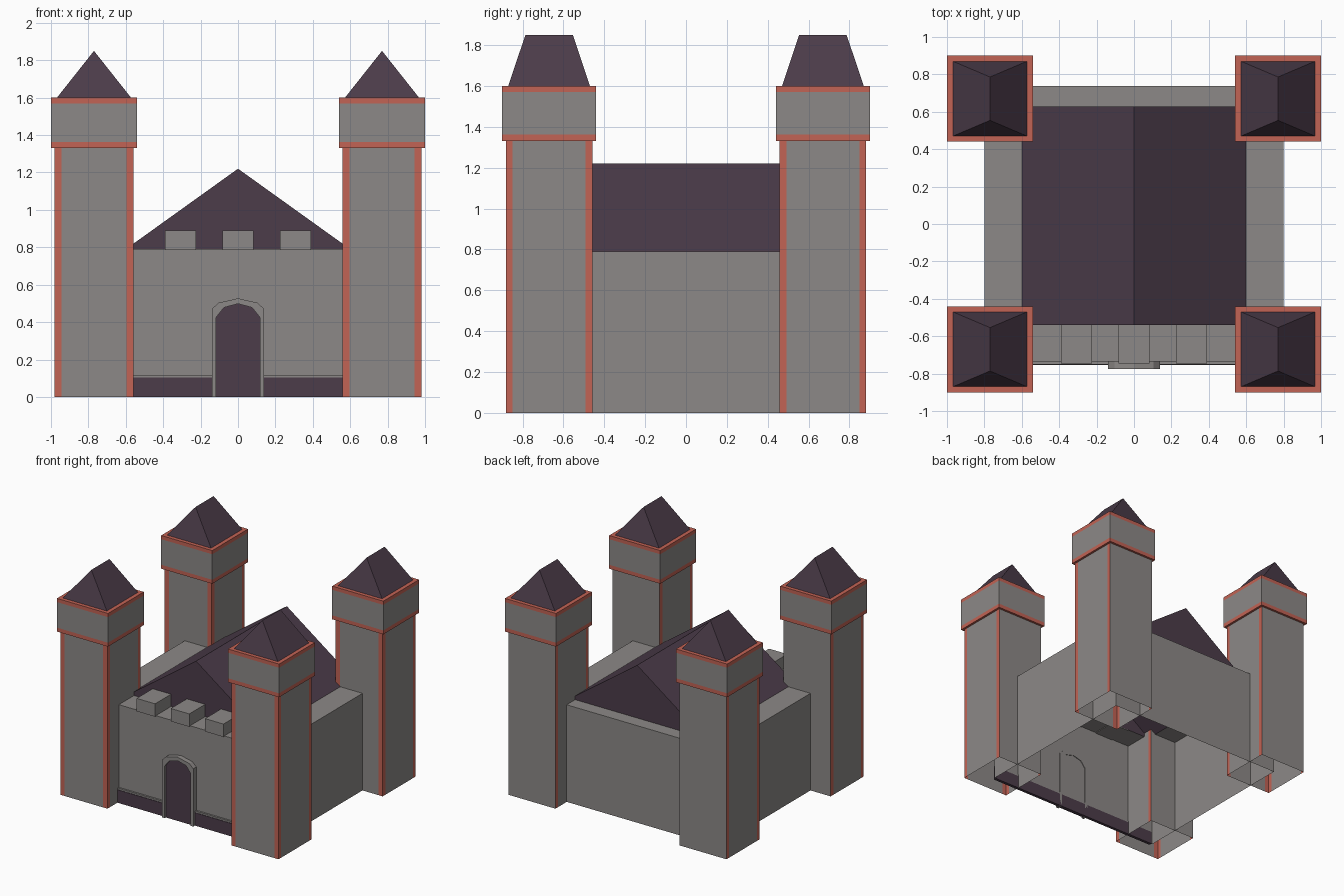
import bpy, bmesh
from mathutils import Vector

if "Cube" in bpy.data.objects:
    bpy.data.objects.remove(bpy.data.objects["Cube"])


def material(name, rgb):
    m = bpy.data.materials.new(name)
    m.diffuse_color = (*rgb, 1)
    m.use_nodes = True
    m.node_tree.nodes["Principled BSDF"].inputs["Base Color"].default_value = m.diffuse_color
    return m


STONE = material("grey_stone", (0.265, 0.25, 0.242))
DARK = material("dark_purple", (0.072, 0.045, 0.068))
RED = material("brick_red", (0.54, 0.125, 0.09))


def finish(name, bm, mats):
    bmesh.ops.recalc_face_normals(bm, faces=bm.faces)
    me = bpy.data.meshes.new(name)
    bm.to_mesh(me)
    bm.free()
    for m in mats:
        me.materials.append(m)
    ob = bpy.data.objects.new(name, me)
    bpy.context.collection.objects.link(ob)
    return ob


def box_bm(x0, x1, y0, y1, z0, z1):
    bm = bmesh.new()
    bmesh.ops.create_cube(bm, size=1)
    for v in bm.verts:
        v.co = ((x0, x1)[v.co.x > 0], (y0, y1)[v.co.y > 0], (z0, z1)[v.co.z > 0])
    return bm


def cut(bm, axis, value):
    n = Vector((0, 0, 0))
    n[axis] = 1
    bmesh.ops.bisect_plane(bm, geom=bm.verts[:] + bm.edges[:] + bm.faces[:],
                           plane_co=n * value, plane_no=n)


def open_bottom(bm):
    bm.normal_update()
    low = [f for f in bm.faces if f.normal.z < -0.9]
    bmesh.ops.delete(bm, geom=low, context='FACES')


def mesh(name, verts, faces, mat):
    bm = bmesh.new()
    vs = [bm.verts.new(v) for v in verts]
    for f in faces:
        bm.faces.new([vs[i] for i in f])
    return finish(name, bm, [mat])


def rect(x, y0, y1, z):
    return [(-x, y0, z), (x, y0, z), (x, y1, z), (-x, y1, z)]


# Corner towers
for sx, side in ((-1, "left"), (1, "right")):
    for sy, end in ((-1, "front"), (1, "back")):
        cx, cy = sx * 0.77, sy * 0.67
        tag = f"{end}_{side}"

        # shaft with red corner strips on the front and sides
        bm = box_bm(-0.212, 0.212, -0.212, 0.212, 0, 1.34)
        open_bottom(bm)
        for s in (-1, 1):
            cut(bm, 0, s * 0.174)
            cut(bm, 1, s * 0.178)
        bm.normal_update()
        for f in bm.faces:
            c = f.calc_center_median()
            along = c.x if abs(f.normal.y) > 0.5 else c.y
            if abs(f.normal.z) < 0.5 and f.normal.y < 0.5 and abs(along) > 0.17:
                f.material_index = 1
        finish(f"tower_shaft_{tag}", bm, [STONE, RED]).location = (cx, cy, 0)

        # wider top block with red bands and rim
        bm = box_bm(-0.23, 0.23, -0.23, 0.23, 1.33, 1.6)
        cut(bm, 2, 1.362)
        cut(bm, 2, 1.57)
        for f in bm.faces:
            f.material_index = 0 if 1.4 < f.calc_center_median().z < 1.5 else 1
        finish(f"tower_top_{tag}", bm, [STONE, RED]).location = (cx, cy, 0)

        # hipped roof with a short ridge
        roof = rect(0.198, -0.2, 0.2, 1.6) + [(0, -0.116, 1.85), (0, 0.116, 1.85)]
        ob = mesh(f"tower_roof_{tag}", roof,
                  [(0, 1, 4), (1, 2, 5, 4), (2, 3, 5), (3, 0, 4, 5), (3, 2, 1, 0)], DARK)
        ob.location = (cx, cy, 0)

# Keep walls: open below, flat ledge around the roof
rings = rect(0.8, -0.735, 0.737, 0) + rect(0.8, -0.735, 0.737, 0.79) + rect(0.6, -0.54, 0.628, 0.79)
mesh("keep_walls", rings,
     [(r + i, r + (i + 1) % 4, r + 4 + (i + 1) % 4, r + 4 + i) for r in (0, 4) for i in range(4)],
     STONE)

# Keep gable roof
mesh("keep_roof", rect(0.6, -0.54, 0.628, 0.79) + [(0, -0.54, 1.22), (0, 0.628, 1.22)],
     [(0, 1, 4), (1, 2, 5, 4), (2, 3, 5), (3, 0, 4, 5)], DARK)

# Battlements over the gate
for i, x in enumerate((-0.308, 0, 0.308)):
    finish(f"merlon_{i + 1}", box_bm(x - 0.083, x + 0.083, -0.745, -0.54, 0.785, 0.89), [STONE])

# Dark plinth with a stone ledge
finish("front_plinth", box_bm(-0.79, 0.79, -0.754, -0.73, 0, 0.105), [DARK])
finish("plinth_ledge", box_bm(-0.79, 0.79, -0.75, -0.73, 0.105, 0.118), [STONE])

# Arched gate: frame strip around a recessed door
half_out = [(0.14, 0), (0.14, 0.47), (0.105, 0.503)]
half_in = [(0.117, 0), (0.117, 0.425), (0.075, 0.478)]


def arch(half, top):
    return [(-x, z) for x, z in half] + [(0, top)] + half[::-1]


outer, inner = arch(half_out, 0.527), arch(half_in, 0.498)
n = len(outer)
bm = bmesh.new()
ov = [bm.verts.new((x, -0.775, z)) for x, z in outer]
iv = [bm.verts.new((x, -0.775, z)) for x, z in inner]
for i in range(n - 1):
    bm.faces.new((ov[i], ov[i + 1], iv[i + 1], iv[i]))
ext = bmesh.ops.extrude_face_region(bm, geom=bm.faces[:], use_keep_orig=True)
for v in ext["geom"]:
    if isinstance(v, bmesh.types.BMVert):
        v.co.y = -0.73
finish("gate_frame", bm, [STONE])
mesh("gate_door", [(x, -0.76, z) for x, z in inner], [tuple(range(n))], DARK)
